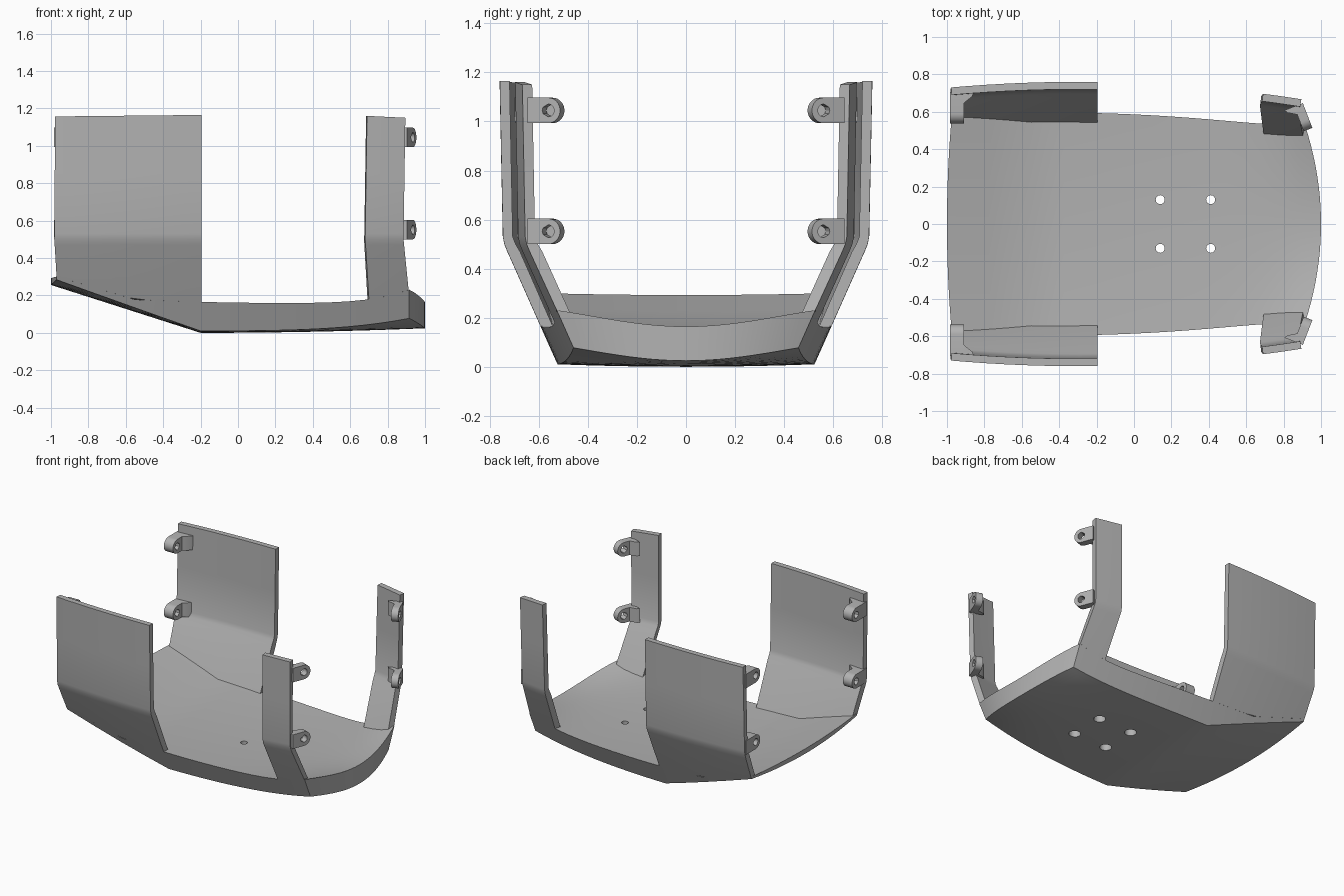
import bpy, bmesh, math
from mathutils import Vector

if "Cube" in bpy.data.objects:
    bpy.data.objects.remove(bpy.data.objects["Cube"])

grey = bpy.data.materials.new("plain grey")
grey.use_nodes = True
grey.diffuse_color = (0.45, 0.45, 0.45, 1)
grey.node_tree.nodes["Principled BSDF"].inputs["Base Color"].default_value = grey.diffuse_color


def finish(bm, name):
    """Turn a bmesh into a smooth-by-angle object."""
    bmesh.ops.recalc_face_normals(bm, faces=bm.faces)
    mesh = bpy.data.meshes.new(name)
    bm.to_mesh(mesh)
    bm.free()
    mesh.materials.append(grey)
    ob = bpy.data.objects.new(name, mesh)
    bpy.context.collection.objects.link(ob)
    smooth(ob)
    return ob


def smooth(ob):
    bpy.ops.object.select_all(action='DESELECT')
    ob.select_set(True)
    bpy.context.view_layer.objects.active = ob
    bpy.ops.object.shade_smooth_by_angle(angle=math.radians(30))


def lerp_table(table, z):
    """Piecewise linear lookup, clamped at both ends."""
    if z <= table[0][0]:
        return table[0][1]
    for (a, p), (b, q) in zip(table, table[1:]):
        if z <= b:
            return p + (q - p) * (z - a) / (b - a)
    return table[-1][1]


def half_width(x, z):
    """Outer side surface: bowed in plan, sloped below, upright above."""
    return 0.76 - 0.065 * (x + 0.3) ** 2 + lerp_table(
        [(0, -0.24), (0.47, -0.031), (0.5, -0.019), (0.53, -0.013), (1.16, 0)], z)


def floor_top(x, y):
    m = max(x, -0.55)
    return (0.145 + 0.03 * (m - 0.2) ** 2 + 0.045 * y * y
            + 0.8 * max(0, m - 0.2) ** 4 * y * y + 0.29 * (m - x))


def floor_bottom(x, y):
    d = max(0, x + 0.2)
    ramp = 0.32 * max(0, -0.2 - x) * (1 + 0.25 * y * y)
    return 0.037 * y * y + 0.017 * d * d + 0.15 * d ** 4 * y * y + ramp


def rim(x, surface):
    """Where the floor surface meets the outer side."""
    y = half_width(x, 0.15)
    for _ in range(4):
        y = half_width(x, surface(x, y))
    return y


def grid_solid(front, back, name):
    """Close two matching point grids into one solid."""
    bm = bmesh.new()
    a, b = [[[bm.verts.new(p) for p in row] for row in g] for g in (front, back)]
    n, m = len(a), len(a[0])
    for g in (a, b):
        for i in range(n - 1):
            for j in range(m - 1):
                bm.faces.new((g[i][j], g[i + 1][j], g[i + 1][j + 1], g[i][j + 1]))
    for i in range(n - 1):
        for j in (0, m - 1):
            bm.faces.new((a[i][j], a[i + 1][j], b[i + 1][j], b[i][j]))
    for j in range(m - 1):
        for i in (0, n - 1):
            bm.faces.new((a[i][j], a[i][j + 1], b[i][j + 1], b[i][j]))
    return finish(bm, name)


# Curved floor slab with a raised ramp at one end
def floor_grid(surface):
    rows = []
    for s in [-1, -0.775, -0.55, -0.375, -0.2] + [-0.2 + 0.1 * k for k in range(1, 13)]:
        row = []
        for k in range(-10, 11):
            v = k / 10
            x = s - 0.085 * v * v * max(0, (s - 0.3) / 0.7) ** 2
            x += 0.03 * v * v * max(0, (-s - 0.55) / 0.45)
            y = v * rim(x, surface)
            row.append((x, y, surface(x, y)))
        rows.append(row)
    return rows


floor = grid_solid(floor_grid(floor_top), floor_grid(floor_bottom), "floor_slab")

# Four stepped screw holes through the floor
bm = bmesh.new()
for cx in (0.14, 0.41):
    for cy in (-0.13, 0.13):
        rings = []
        for r, z in ((0.04, -0.1), (0.04, 0.07), (0.024, 0.07), (0.024, 0.4)):
            rings.append([bm.verts.new((cx + r * math.cos(k * math.tau / 24),
                                        cy + r * math.sin(k * math.tau / 24), z))
                          for k in range(24)])
        for lo, hi in zip(rings, rings[1:]):
            for k in range(24):
                bm.faces.new((lo[k - 1], lo[k], hi[k], hi[k - 1]))
        bm.faces.new(rings[0])
        bm.faces.new(rings[-1])
cutter = finish(bm, "hole_cutter")
cutter.hide_render = True
mod = floor.modifiers.new("holes", 'BOOLEAN')
mod.operation, mod.solver, mod.object = 'DIFFERENCE', 'EXACT', cutter
bpy.context.view_layer.objects.active = floor
bpy.ops.object.modifier_apply(modifier=mod.name)
bpy.data.objects.remove(cutter)
smooth(floor)


# Upright walls rising from the floor rim
def wall(name, side, left_edge, right_edge, top_left, top_right):
    outer, inner = [], []
    levels = [0.47, 0.5, 0.53, 0.85, None]
    for i in range(9):
        t = i / 8
        ro, ri = [], []
        for z in [0] + levels:
            if z is None:
                z = top_left + (top_right - top_left) * t
            x0, x1 = lerp_table(left_edge, z), lerp_table(right_edge, z)
            x = x0 + (x1 - x0) * t
            if z == 0:
                z = floor_top(x, rim(x, floor_top))
                x0, x1 = lerp_table(left_edge, z), lerp_table(right_edge, z)
                x = x0 + (x1 - x0) * t
            y = half_width(x, z)
            thick = lerp_table([(0.45, 0.055), (0.53, 0.04)], z)
            slope = -0.13 * (x + 0.3)
            ro.append((x, side * y, z))
            # the inner skin dips slightly into the floor
            ri.append((x + thick * slope, side * (y - thick), z - (0.012 if not ri else 0)))
        outer.append(ro)
        inner.append(ri)
    grid_solid(outer, inner, name)


# Screw lug: rounded ear with a hole, plus a gusset against the wall
def lug(name, side, origin, along, across, thick, length, z0):
    A, T = Vector(along).normalized(), Vector(across).normalized()

    def place(a, t, z):
        p = Vector(origin) + A * a + T * t
        return (p.x, side * p.y, z0 + z)

    R, hole = 0.052, 0.026
    corner = math.degrees(math.atan2(R, length))
    angles = [-corner, 0, corner] + list(range(90, 271, 12))
    bm = bmesh.new()
    loops = []
    for t in (0, thick):
        out, ins = [], []
        for deg in angles:
            c, s = math.cos(math.radians(deg)), math.sin(math.radians(deg))
            r = R if c <= 0.001 else 1 / max(c / length, abs(s) / R)
            out.append(bm.verts.new(place(r * c, t, r * s)))
            ins.append(bm.verts.new(place(hole * c, t, hole * s)))
        loops.append((out, ins))
    (o0, i0), (o1, i1) = loops
    for k in range(len(angles)):
        for p, q in ((o0, i0), (o1, i1), (o0, o1), (i0, i1)):
            bm.faces.new((p[k - 1], p[k], q[k], q[k - 1]))
    finish(bm, name)

    bm = bmesh.new()
    plan = ((length * 0.45, thick - 0.005), (length, thick - 0.005),
            (length, thick + 0.055), (length * 0.8, thick + 0.045))
    lo, hi = [[bm.verts.new(place(a, t, z)) for a, t in plan] for z in (-R, R)]
    bm.faces.new(lo)
    bm.faces.new(hi)
    for k in range(4):
        bm.faces.new((lo[k - 1], lo[k], hi[k], hi[k - 1]))
    finish(bm, name + "_gusset")


for side, label in ((1, "back"), (-1, "front")):
    wall(label + "_wide_panel", side, [(0.3, -0.97), (0.5, -0.982), (1.16, -0.978)],
         [(0, -0.195)], 1.157, 1.165)
    wall(label + "_narrow_post", side, [(0.2, 0.70), (0.5, 0.68), (1.16, 0.69)],
         [(0.2, 0.915), (0.5, 0.885), (1.16, 0.895)], 1.16, 1.15)
    for z, level in ((0.552, "lower"), (1.045, "upper")):
        lug(f"{label}_panel_{level}_lug", side, (-0.985, 0.59), (0, 1), (1, 0), 0.075, 0.115, z)
        lug(f"{label}_post_{level}_lug", side, (0.935, 0.562), (-0.05, 0.13), (-0.13, -0.05),
            0.05, 0.09, z)
